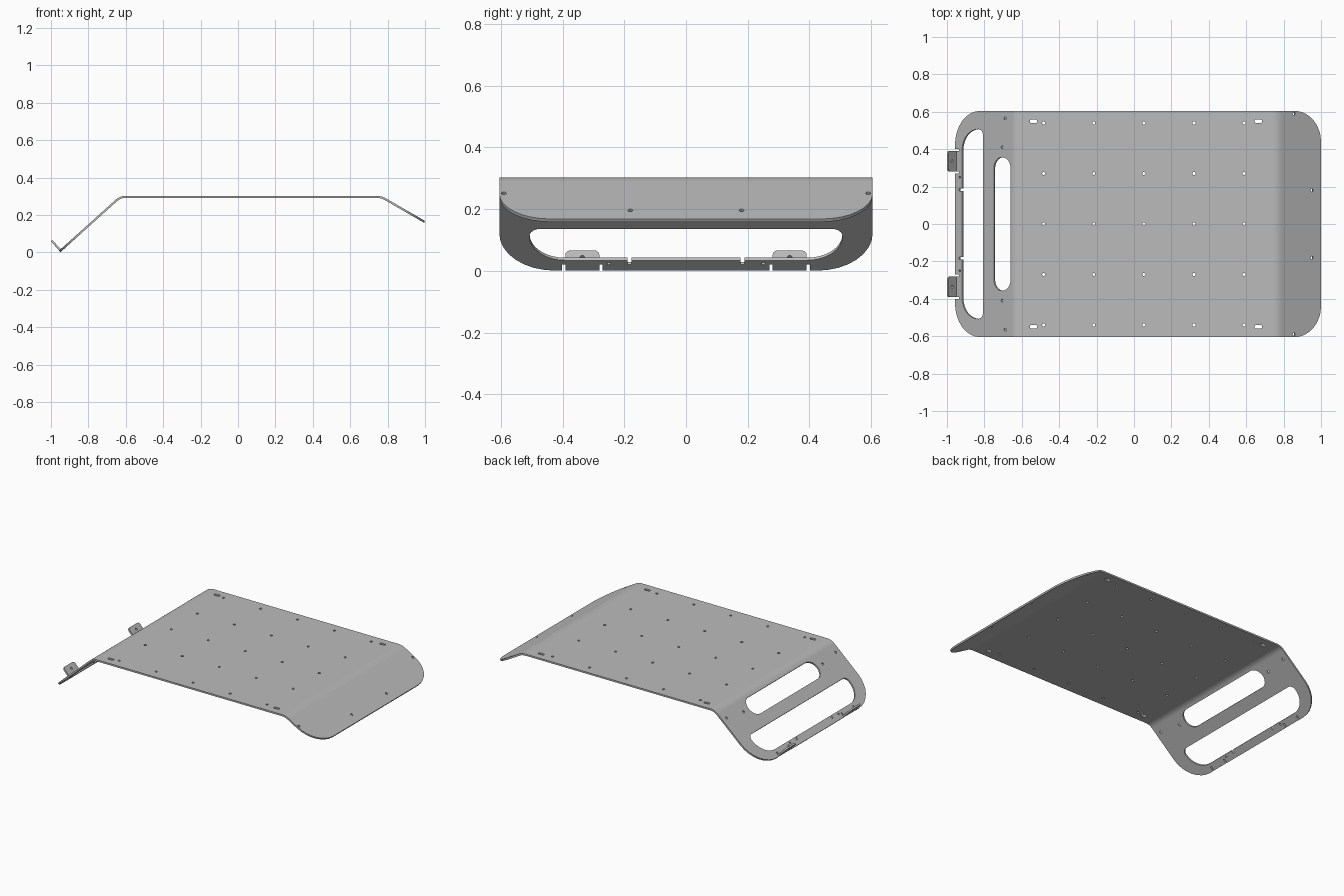
import bpy, bmesh
from math import sin, cos, tan, pi, radians
from mathutils import Vector, Matrix

if "Cube" in bpy.data.objects:
    bpy.data.objects.remove(bpy.data.objects["Cube"], do_unlink=True)

THICK, TOP, HALF = 0.011, 0.303, 0.605
REAR, FRONT = radians(42), radians(30)

steel = bpy.data.materials.new("grey_steel")
steel.use_nodes = True
steel.diffuse_color = (0.5, 0.5, 0.5, 1)
steel.node_tree.nodes["Principled BSDF"].inputs["Base Color"].default_value = (0.5, 0.5, 0.5, 1)


def finish(bm, name):
    bmesh.ops.recalc_face_normals(bm, faces=bm.faces)
    mesh = bpy.data.meshes.new(name)
    bm.to_mesh(mesh)
    bm.free()
    mesh.materials.append(steel)
    obj = bpy.data.objects.new(name, mesh)
    bpy.context.scene.collection.objects.link(obj)
    return obj


def prism(bm, pts, move):
    face = bm.faces.new([bm.verts.new(p) for p in pts])
    ext = bmesh.ops.extrude_face_region(bm, geom=[face])["geom"]
    bmesh.ops.translate(bm, vec=move, verts=[v for v in ext if isinstance(v, bmesh.types.BMVert)])


def sheet(name, path, y0, y1):
    """Bent sheet: an (x, z) path along its upper side, thickened downwards."""
    path = [Vector(p) for p in path]
    dirs = [(b - a).normalized() for a, b in zip(path, path[1:])]
    norms = [Vector((-d.y, d.x)) for d in dirs]
    low = []
    for p, a, b in zip(path, norms[:1] + norms, norms + norms[-1:]):
        low.append(p - (a + b) / (1 + a.dot(b)) * THICK)
    bm = bmesh.new()
    prism(bm, [(p.x, y0, p.y) for p in path + low[::-1]], (0, y1 - y0, 0))
    return finish(bm, name)


def frame(x, z, ux, uz):
    """Panel frame: u along the panel, v along y, w along its normal."""
    return Matrix(((ux, 0, -uz, x), (0, 1, 0, 0), (uz, 0, ux, z), (0, 0, 0, 1)))


def rounded(u0, u1, v0, v1, r0, r1=None, seg=8):
    """Rounded rectangle, radius r0 on the u0 side and r1 on the u1 side."""
    r1 = r0 if r1 is None else r1
    corners = ((u1 - r1, v1 - r1, r1, 0), (u0 + r0, v1 - r0, r0, 1),
               (u0 + r0, v0 + r0, r0, 2), (u1 - r1, v0 + r1, r1, 3))
    return [(u + r * cos((q + i / seg) * pi / 2), v + r * sin((q + i / seg) * pi / 2))
            for u, v, r, q in corners for i in range(seg + 1)]


def rect(u0, u1, v0, v1):
    return [(u0, v0), (u1, v0), (u1, v1), (u0, v1)]


def hole(u, v, r=0.008):
    return [(u + r * cos(i * pi / 6), v + r * sin(i * pi / 6)) for i in range(12)]


def corner(u, v, r, su, sv):
    """Waste outside a rounded corner at (u, v) pointing towards (su, sv)."""
    arc = [(u - su * r * (1 - cos(a)), v - sv * r * (1 - sin(a)))
           for a in (i * pi / 16 for i in range(9))]
    e = 0.02
    return ([(u + su * e, arc[0][1])] + arc +
            [(arc[-1][0], v + sv * e), (u + su * e, v + sv * e)])


def cut(obj, jobs):
    """Punch (frame, outlines) jobs through a sheet."""
    bm = bmesh.new()
    for mat, shapes in jobs:
        for pts in shapes:
            prism(bm, [mat @ Vector((u, v, -0.03)) for u, v in pts],
                  mat.to_3x3() @ Vector((0, 0, 0.05)))
    cutter = finish(bm, "cutter")
    cutter.hide_render = True
    mod = obj.modifiers.new("punch", "BOOLEAN")
    mod.operation, mod.solver, mod.object, mod.use_self = "DIFFERENCE", "EXACT", cutter, True
    deps = bpy.context.evaluated_depsgraph_get()
    mesh = bpy.data.meshes.new_from_object(obj.evaluated_get(deps))
    obj.modifiers.clear()
    obj.data = mesh
    bpy.data.objects.remove(cutter, do_unlink=True)


# Main sheet: sloped rear panel, flat deck, sloped front lip
def bend(x, radius, angle, side):
    return [(x + side * radius * sin(angle * i / 8), TOP - radius * (1 - cos(angle * i / 8)))
            for i in range(9)]


rear_bend = bend(-0.60, 0.08, REAR, -1)[::-1]
front_bend = bend(0.74, 0.10, FRONT, 1)
rear_x, front_x = -0.957, 1.0
rear_z = rear_bend[0][1] - (rear_bend[0][0] - rear_x) * tan(REAR)
front_z = front_bend[-1][1] - (front_x - front_bend[-1][0]) * tan(FRONT)
panel = sheet("bent_panel", [(rear_x, rear_z)] + rear_bend + front_bend + [(front_x, front_z)],
              -HALF, HALF)

rear = frame(rear_x, rear_z, cos(REAR), sin(REAR))
deck = frame(0, TOP, 1, 0)
lip = frame(front_x, front_z, cos(FRONT), -sin(FRONT))

# Rear handle slots, deck hole grid
rear_cuts = [rounded(0.279, 0.40, -0.357, 0.357, 0.06),
             rounded(0.05, 0.202, -0.507, 0.507, 0.115, 0.035)]
deck_cuts = [hole(-0.483 + 0.268 * i, 0.27 * j) for i in range(5) for j in range(-2, 3)]
lip_cuts = []

# Cuts repeated on both sides
for s in (-1, 1):
    rear_cuts += [corner(0, s * HALF, 0.18, -1, s),
                  hole(0.36, s * 0.565), hole(0.34, s * 0.41), hole(0.034, s * 0.25, 0.006),
                  rect(0.03, 0.06, s * 0.183 - 0.007, s * 0.183 + 0.007),
                  rect(-0.02, 0.03, s * 0.336 - 0.065, s * 0.336 + 0.065)]
    deck_cuts += [rounded(x - 0.02, x + 0.02, s * 0.549 - 0.009, s * 0.549 + 0.009, 0.0085, seg=4)
                  for x in (-0.537, 0.665)]
    lip_cuts += [corner(0, s * HALF, 0.165, 1, s), hole(-0.167, s * 0.59), hole(-0.056, s * 0.18)]
cut(panel, [(rear, rear_cuts), (deck, deck_cuts), (lip, lip_cuts)])

# Folded mounting tabs on the rear edge
for s, name in ((-1, "right_tab"), (1, "left_tab")):
    y, length, half = s * 0.336, 0.066, 0.055
    fold = Vector((rear_x + 0.012 * cos(REAR), rear_z + 0.012 * sin(REAR)))
    tip = fold + Vector((-sin(REAR), cos(REAR))) * length
    root = fold + Vector((cos(REAR), sin(REAR))) * 0.018
    tab = sheet(name, [tip, fold, root], y - half, y + half)
    up = frame(fold.x, fold.y, -sin(REAR), cos(REAR))
    cut(tab, [(up, [hole(0.036, y)] + [corner(length, y + t * half, 0.018, 1, t) for t in (-1, 1)])])
